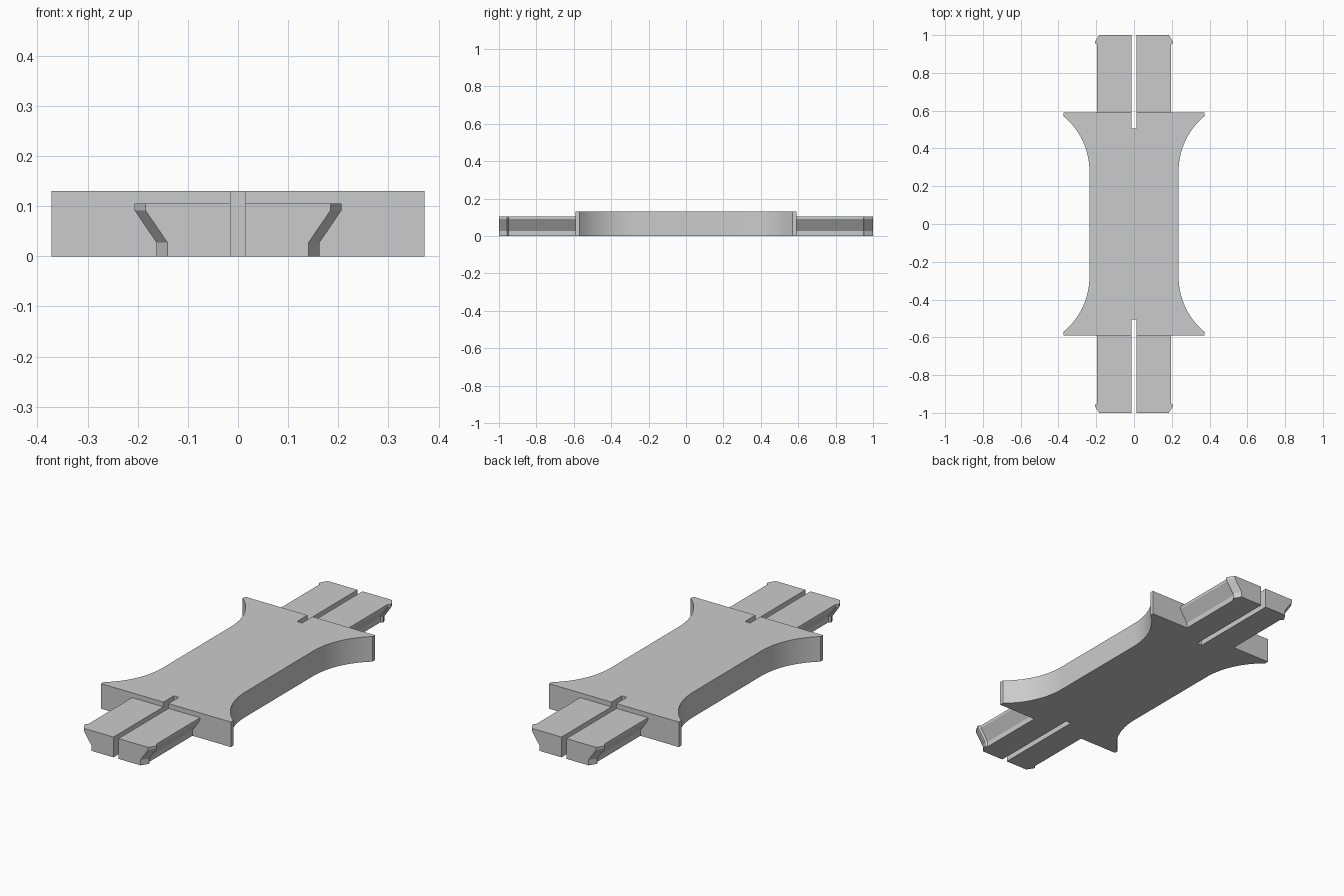
import bpy
import bmesh
from math import cos, sin, acos, radians

default_cube = bpy.data.objects.get("Cube")
if default_cube:
    bpy.data.objects.remove(default_cube, do_unlink=True)

HEIGHT = 0.13
SHOULDER_Y = 0.59
SLOT = 0.0145

grey = bpy.data.materials.new("plain grey")
grey.use_nodes = True
grey.diffuse_color = (0.6, 0.6, 0.6, 1)
grey.node_tree.nodes["Principled BSDF"].inputs["Base Color"].default_value = (0.6, 0.6, 0.6, 1)


def make_object(name, bm):
    bmesh.ops.recalc_face_normals(bm, faces=bm.faces)
    mesh = bpy.data.meshes.new(name)
    bm.to_mesh(mesh)
    bm.free()
    mesh.materials.append(grey)
    obj = bpy.data.objects.new(name, mesh)
    bpy.context.collection.objects.link(obj)
    bpy.ops.object.select_all(action="DESELECT")
    obj.select_set(True)
    bpy.context.view_layer.objects.active = obj
    bpy.ops.object.shade_smooth_by_angle(angle=radians(20))
    return obj


def loft(bm, rings):
    """Join matching closed rings and cap both ends."""
    loops = [[bm.verts.new(p) for p in ring] for ring in rings]
    for a, b in zip(loops, loops[1:]):
        for i in range(len(a)):
            j = (i + 1) % len(a)
            bm.faces.new((a[i], a[j], b[j], b[i]))
    bm.faces.new(loops[0])
    bm.faces.new(loops[-1])


# Body: waisted plate with flared shoulders and a slot in each end
waist, flare, lip_y, curve_y = 0.236, 0.372, 0.57, 0.28
radius = ((flare - waist) ** 2 + (lip_y - curve_y) ** 2) / (2 * (flare - waist))
sweep = acos((radius - flare + waist) / radius)
steps = 20
quarter = [(waist + radius * (1 - cos(sweep * i / steps)),
            curve_y + radius * sin(sweep * i / steps)) for i in range(steps + 1)]
quarter += [(flare, SHOULDER_Y), (SLOT, SHOULDER_Y), (SLOT, 0.505)]
right_half = [(x, -y) for x, y in reversed(quarter)] + quarter
outline = right_half + [(-x, y) for x, y in reversed(right_half)]
bm = bmesh.new()
loft(bm, [[(x, y, z) for x, y in outline] for z in (0, HEIGHT)])
make_object("body", bm)


# Tongues: split dovetail prongs with a bevelled catch at the tip
def prong_section(y, top, sx, sy):
    foot = top - 0.043
    profile = [(SLOT, 0), (foot, 0), (foot, 0.028), (top, 0.091), (top, 0.105), (SLOT, 0.105)]
    return [(sx * x, sy * y, z) for x, z in profile]


stations = [(SHOULDER_Y, 0.195), (0.949, 0.195), (0.957, 0.206), (0.965, 0.206), (1.0, 0.184)]
for end, sy in (("front", -1), ("back", 1)):
    for side, sx in (("left", 1), ("right", -1)):
        bm = bmesh.new()
        loft(bm, [prong_section(y, top, sx, sy) for y, top in stations])
        make_object(f"{end}_{side}_prong", bm)
